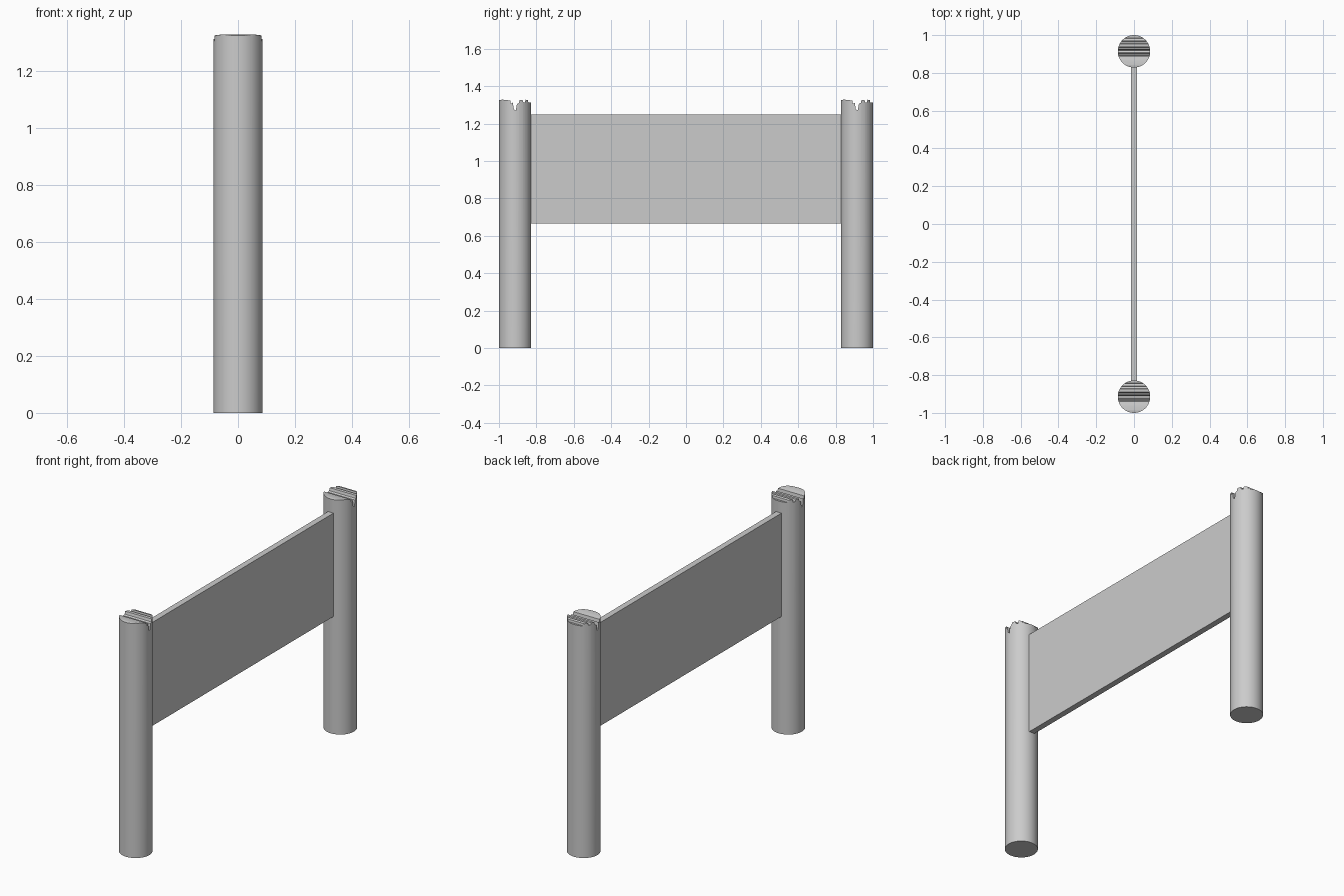
import bpy, bmesh

if "Cube" in bpy.data.objects:
    bpy.data.objects.remove(bpy.data.objects["Cube"])

R, POST_Y = 0.086, 0.914


def make_object(name, bm):
    bmesh.ops.recalc_face_normals(bm, faces=bm.faces)
    mesh = bpy.data.meshes.new(name)
    bm.to_mesh(mesh)
    bm.free()
    obj = bpy.data.objects.new(name, mesh)
    bpy.context.collection.objects.link(obj)
    return obj


# splintered top outline (y offset from post centre, z), extruded along x
JAGGED = [(-0.1, 1.322), (-0.07, 1.328), (-0.045, 1.326), (-0.025, 1.322),
          (-0.022, 1.305), (-0.012, 1.312), (-0.006, 1.275), (0.004, 1.27),
          (0.01, 1.305), (0.02, 1.31), (0.024, 1.325), (0.04, 1.326),
          (0.044, 1.314), (0.053, 1.312), (0.056, 1.328), (0.069, 1.325),
          (0.071, 1.312), (0.1, 1.315)]


def make_post(name, y):
    bm = bmesh.new()
    bmesh.ops.create_cone(bm, cap_ends=True, segments=48, radius1=R, radius2=R, depth=1.4)
    bmesh.ops.translate(bm, verts=bm.verts, vec=(0, y, 0.7))
    post = make_object(name, bm)

    # cutter removing everything above the splintered outline
    bm = bmesh.new()
    outline = JAGGED + [(0.1, 1.6), (-0.1, 1.6)]
    face = bm.faces.new([bm.verts.new((-0.2, y + a, z)) for a, z in outline])
    ext = bmesh.ops.extrude_face_region(bm, geom=[face])
    moved = [v for v in ext["geom"] if isinstance(v, bmesh.types.BMVert)]
    bmesh.ops.translate(bm, verts=moved, vec=(0.4, 0, 0))
    cutter = make_object(name + "_cutter", bm)

    mod = post.modifiers.new("splintered_top", 'BOOLEAN')
    mod.operation = 'DIFFERENCE'
    mod.solver = 'EXACT'
    mod.object = cutter
    bpy.ops.object.select_all(action='DESELECT')
    post.select_set(True)
    bpy.context.view_layer.objects.active = post
    bpy.ops.object.modifier_apply(modifier=mod.name)
    bpy.data.objects.remove(cutter)
    bpy.ops.object.shade_smooth_by_angle()


# two posts with the same splintered top
make_post("front_post", -POST_Y)
make_post("back_post", POST_Y)

# board between the posts
bm = bmesh.new()
bmesh.ops.create_cube(bm, size=1)
bmesh.ops.scale(bm, verts=bm.verts, vec=(0.034, 1.67, 0.585))
bmesh.ops.translate(bm, verts=bm.verts, vec=(0, 0, 0.957))
make_object("board", bm)
